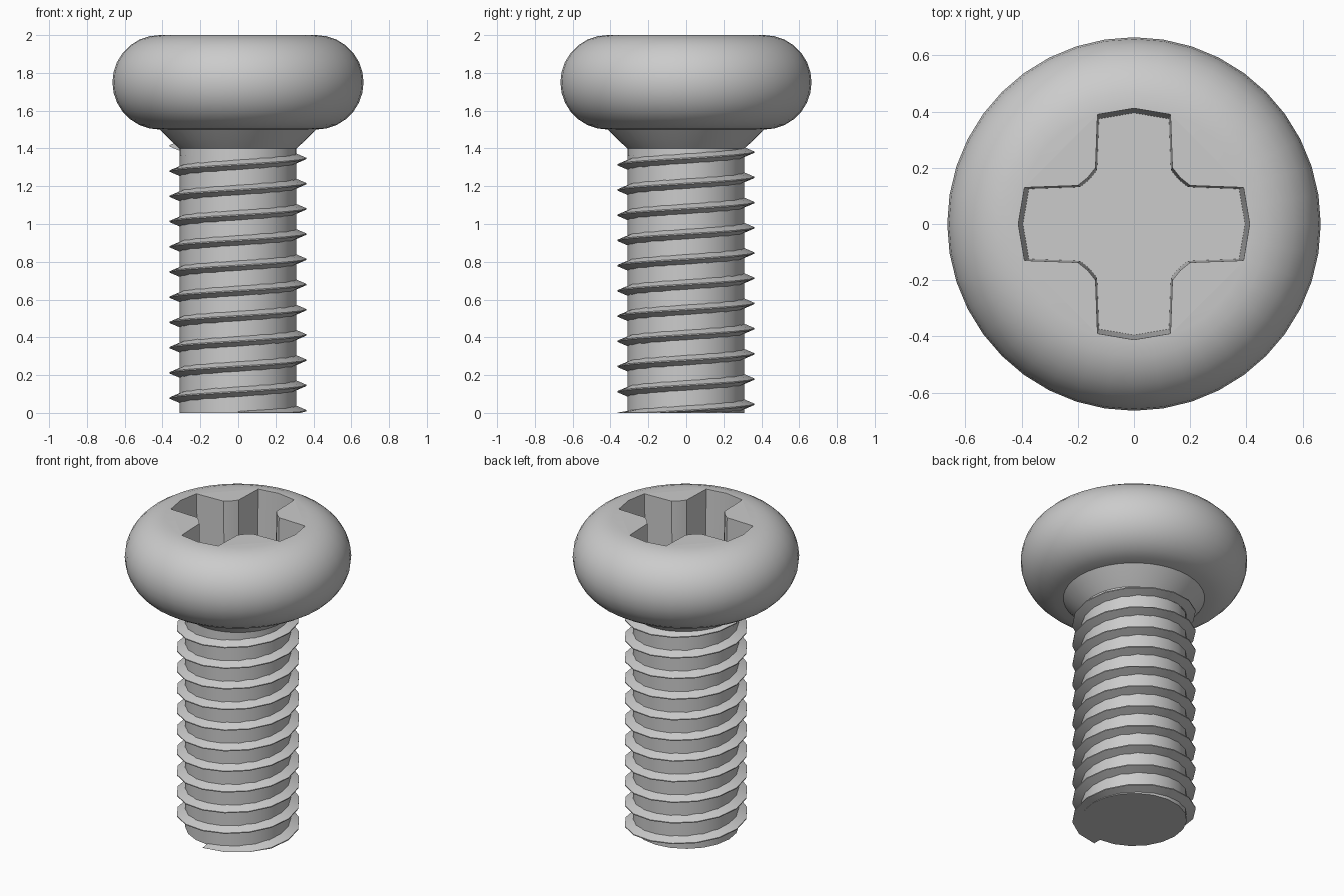
import bpy, bmesh
from math import pi, cos, sin, radians

if "Cube" in bpy.data.objects:
    bpy.data.objects.remove(bpy.data.objects["Cube"])


def make_object(name, verts, faces, smooth=None):
    mesh = bpy.data.meshes.new(name)
    mesh.from_pydata(verts, [], faces)
    bm = bmesh.new()
    bm.from_mesh(mesh)
    bmesh.ops.recalc_face_normals(bm, faces=bm.faces)
    bm.to_mesh(mesh)
    bm.free()
    obj = bpy.data.objects.new(name, mesh)
    bpy.context.collection.objects.link(obj)
    if smooth:
        smooth_shade(obj, smooth)
    return obj


def smooth_shade(obj, angle):
    bpy.ops.object.select_all(action='DESELECT')
    obj.select_set(True)
    bpy.context.view_layer.objects.active = obj
    bpy.ops.object.shade_smooth_by_angle(angle=radians(angle))


def loft(rings):
    """Closed skin over a list of equally sized rings, capped at both ends."""
    n = len(rings[0])
    verts = [p for ring in rings for p in ring]
    faces = [(k * n + i, k * n + (i + 1) % n, (k + 1) * n + (i + 1) % n, (k + 1) * n + i)
             for k in range(len(rings) - 1) for i in range(n)]
    faces += [tuple(range(n))[::-1], tuple(range(len(verts) - n, len(verts)))]
    return verts, faces


def ring(radius, z, sides):
    return [(radius * cos(2 * pi * i / sides), radius * sin(2 * pi * i / sides), z)
            for i in range(sides)]


# Rounded head with conical neck
profile = [(0.31, 1.36), (0.31, 1.40), (0.36, 1.445)]
profile += [(0.415 + 0.25 * cos(a), 1.75 + 0.25 * sin(a))
            for a in (-pi / 2 + pi * i / 14 for i in range(15))]
head = make_object("head", *loft([ring(r, z, 40) for r, z in profile]))

# Tapered cross recess cut into the head
arm = [(0.39, -0.13), (0.412, 0), (0.39, 0.13), (0.20, 0.137), (0.165, 0.165)]
arm_end = (0.137, 0.20)
outline = []
for q in range(4):
    c, s = round(cos(q * pi / 2)), round(sin(q * pi / 2))
    outline += [(c * x - s * y, s * x + c * y) for x, y in arm + [arm_end]]
cutter = make_object("recess_cutter", *loft(
    [[(x * f, y * f, z) for x, y in outline] for f, z in ((0.96, 1.58), (1.01, 2.1))]))
cutter.hide_render = True
cut = head.modifiers.new("recess", 'BOOLEAN')
cut.operation = 'DIFFERENCE'
cut.solver = 'EXACT'
cut.object = cutter
bpy.context.view_layer.objects.active = head
bpy.ops.object.modifier_apply(modifier=cut.name)
bpy.data.objects.remove(cutter)
smooth_shade(head, 30)

# Shank
make_object("shank", *loft([ring(0.31, 0, 20), ring(0.31, 1.40, 20)]), smooth=30)

# Right-handed helical thread, clipped flat at the tip
PITCH, STEPS = 0.1335, 16
section = [(0.295, -0.031), (0.36, -0.003), (0.36, 0.003), (0.295, 0.031)]
rings = []
for i in range(-STEPS // 4, int(10.5 * STEPS) + 1):
    a = 2 * pi * i / STEPS
    z = 0.012 + PITCH * i / STEPS
    rings.append([(r * 1.01 * cos(a), r * 1.01 * sin(a), max(z + dz, 0.0005 * k))
                  for k, (r, dz) in enumerate(section)])
make_object("thread", *loft(rings), smooth=25)
